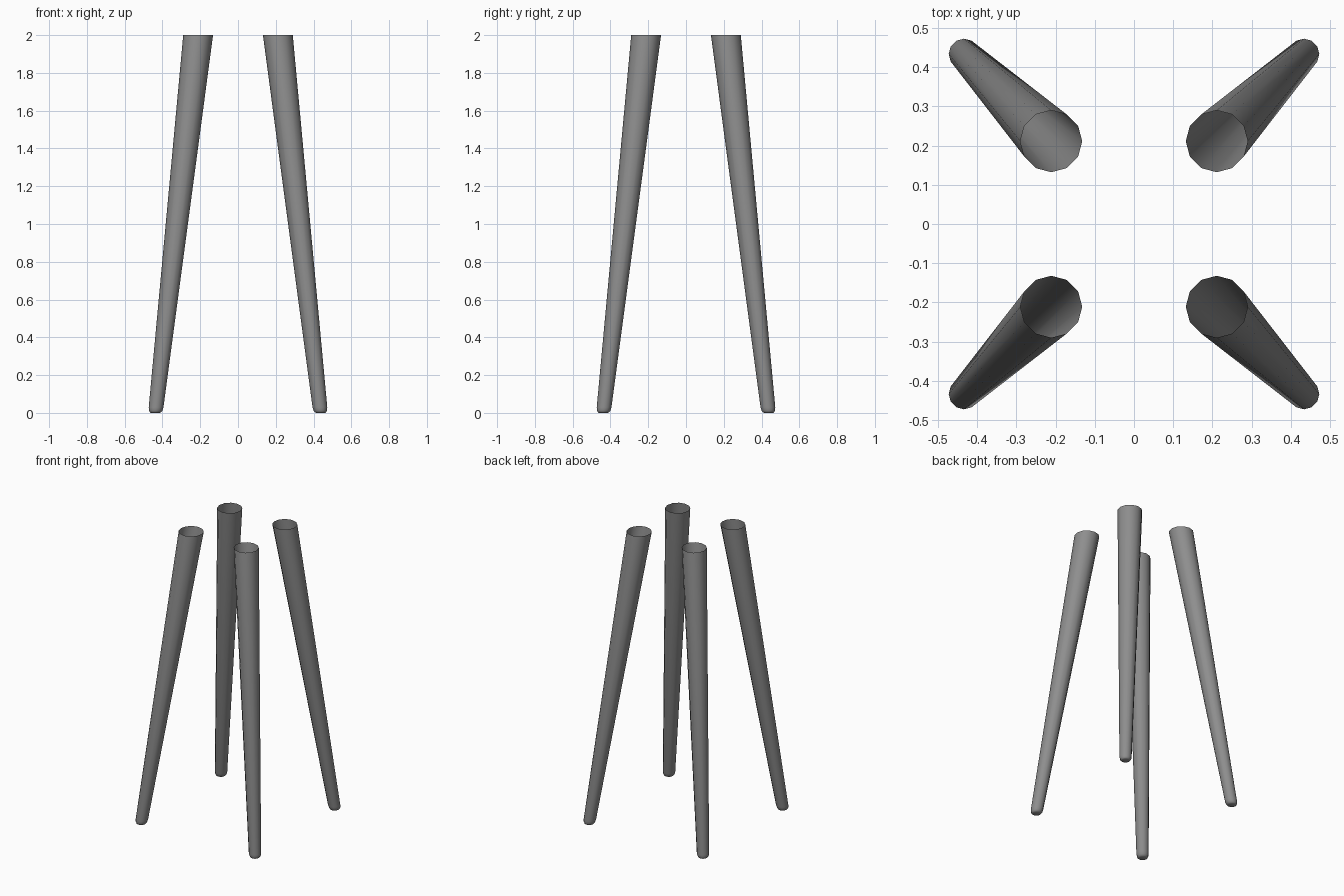
import bpy
import bmesh
from math import sin, cos, tau

cube = bpy.data.objects.get("Cube")
if cube:
    bpy.data.objects.remove(cube, do_unlink=True)

grey = bpy.data.materials.new("mid grey")
grey.use_nodes = True
colour = (0.27, 0.27, 0.27, 1)
grey.diffuse_color = colour
grey.node_tree.nodes["Principled BSDF"].inputs["Base Color"].default_value = colour

SIDES = 12
TOP, FOOT = 0.211, 0.437
# Leg profile: height and radius, from the rounded foot to the open top
PROFILE = [(0, 0.024), (0.004, 0.031), (0.013, 0.036), (0.03, 0.039), (2, 0.079)]


def make_leg(name, sx, sy):
    bm = bmesh.new()
    rings = []
    for z, r in PROFILE:
        c = FOOT + (TOP - FOOT) * z / 2
        rings.append([bm.verts.new((sx * c + r * cos(tau * i / SIDES),
                                    sy * c + r * sin(tau * i / SIDES), z))
                      for i in range(SIDES)])
    for low, high in zip(rings, rings[1:]):
        for i in range(SIDES):
            j = (i + 1) % SIDES
            bm.faces.new((low[i], low[j], high[j], high[i]))
    # Foot cap; the top stays open
    bm.faces.new(rings[0][::-1])
    for face in bm.faces:
        face.smooth = True
    mesh = bpy.data.meshes.new(name)
    bm.to_mesh(mesh)
    bm.free()
    mesh.materials.append(grey)
    leg = bpy.data.objects.new(name, mesh)
    bpy.context.collection.objects.link(leg)


# Four splayed legs
for side, sx in (("left", 1), ("right", -1)):
    for end, sy in (("front", -1), ("back", 1)):
        make_leg(f"{end}_{side}_leg", sx, sy)
